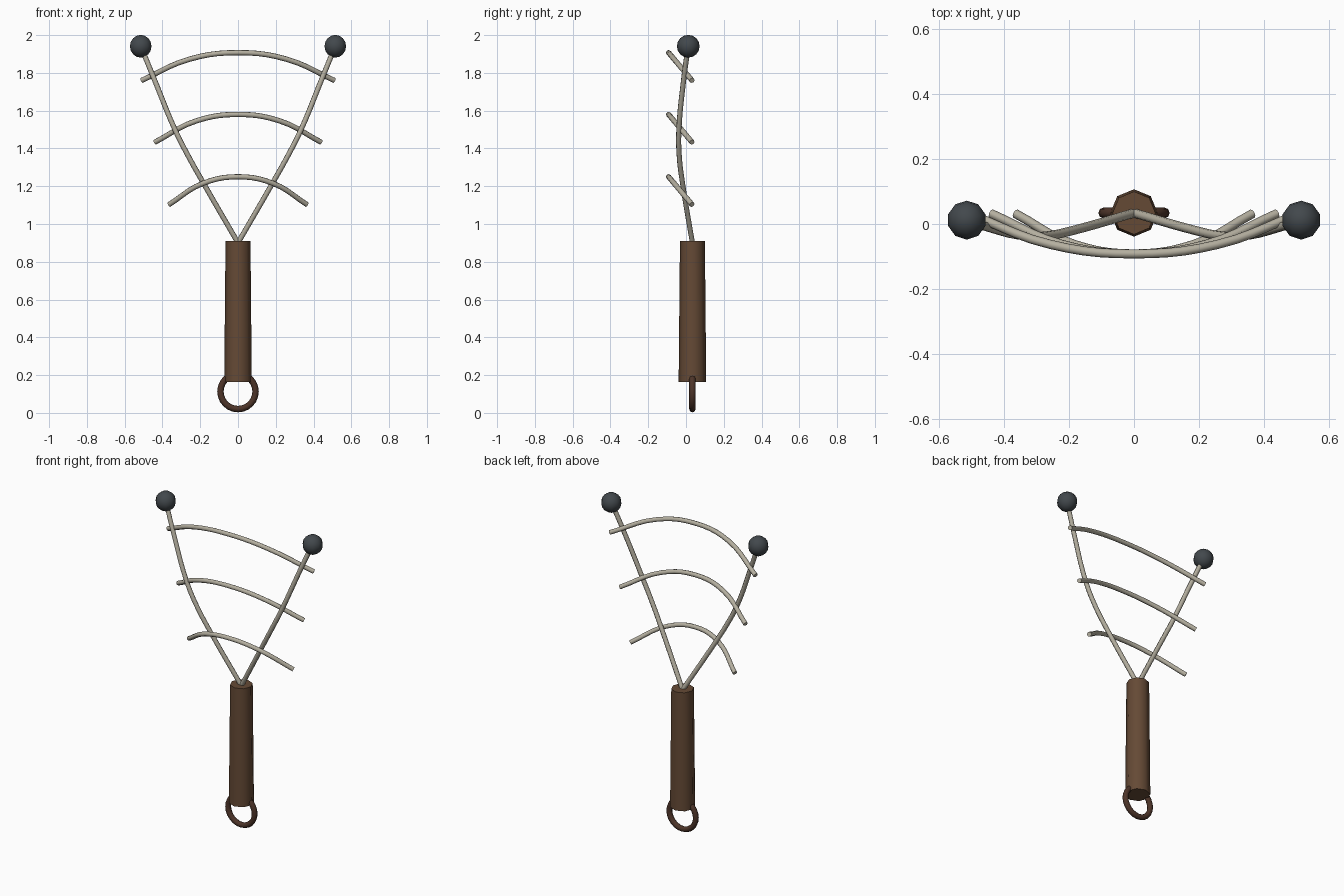
import bpy
from math import radians, pi

if "Cube" in bpy.data.objects:
    bpy.data.objects.remove(bpy.data.objects["Cube"])


def material(name, rgb):
    m = bpy.data.materials.new(name)
    m.diffuse_color = (*rgb, 1)
    m.use_nodes = True
    m.node_tree.nodes["Principled BSDF"].inputs["Base Color"].default_value = m.diffuse_color
    return m


WOOD = material("wood", (0.13, 0.068, 0.036))
LEATHER = material("leather", (0.075, 0.035, 0.022))
METAL = material("metal", (0.46, 0.43, 0.35))
RUBBER = material("rubber", (0.055, 0.065, 0.073))


def finish(name, mat, angle=55):
    ob = bpy.context.object
    ob.name = name
    ob.data.materials.append(mat)
    bpy.ops.object.shade_smooth_by_angle(angle=radians(angle))
    return ob


def wire(name, points, radius=0.014):
    """Round wire swept smoothly through the points, converted to a mesh."""
    cu = bpy.data.curves.new(name, 'CURVE')
    cu.dimensions = '3D'
    cu.bevel_depth = radius
    cu.bevel_resolution = 2
    cu.resolution_u = 5
    cu.use_fill_caps = True
    sp = cu.splines.new('BEZIER')
    sp.bezier_points.add(len(points) - 1)
    for bp, p in zip(sp.bezier_points, points):
        bp.co = p
        bp.handle_left_type = bp.handle_right_type = 'AUTO'
    ob = bpy.data.objects.new(name, cu)
    bpy.context.collection.objects.link(ob)
    bpy.ops.object.select_all(action='DESELECT')
    bpy.context.view_layer.objects.active = ob
    ob.select_set(True)
    bpy.ops.object.convert(target='MESH')
    return finish(name, METAL)


HANDLE_Y = 0.034

# Tapered eight-sided handle
bpy.ops.mesh.primitive_cone_add(vertices=8, radius1=0.073, radius2=0.066, depth=0.747,
                                location=(0, HANDLE_Y, 0.5375))
finish("handle", WOOD)

# Hanging ring at the bottom of the handle
bpy.ops.mesh.primitive_torus_add(major_segments=24, minor_segments=8, major_radius=0.093,
                                 minor_radius=0.017, location=(0, HANDLE_Y, 0.113),
                                 rotation=(pi / 2, 0, 0))
finish("hanging_ring", LEATHER)

# Two forked prongs with ball tips
prong = [(0, 0.034, 0.90), (0.185, -0.019, 1.22), (0.258, -0.035, 1.35),
         (0.328, -0.038, 1.487), (0.45, -0.01, 1.783), (0.515, 0.012, 1.942)]
for side, s in (("left", -1), ("right", 1)):
    wire(f"prong_{side}", [(s * x, y, z) for x, y, z in prong])
    bpy.ops.mesh.primitive_uv_sphere_add(segments=10, ring_count=8, radius=0.06,
                                         location=(s * 0.515, 0.012, 1.941))
    finish(f"ball_tip_{side}", RUBBER)

# Three bowed crossbars: half width, apex height
for name, w, top in (("lower", 0.365, 1.25), ("middle", 0.44, 1.58), ("upper", 0.51, 1.907)):
    pts = [(w * t, -0.092 + 0.124 * k, top - 0.147 * k)
           for t, k in ((-1, 1), (-0.5, 0.23), (0, 0), (0.5, 0.23), (1, 1))]
    wire(f"crossbar_{name}", pts)
